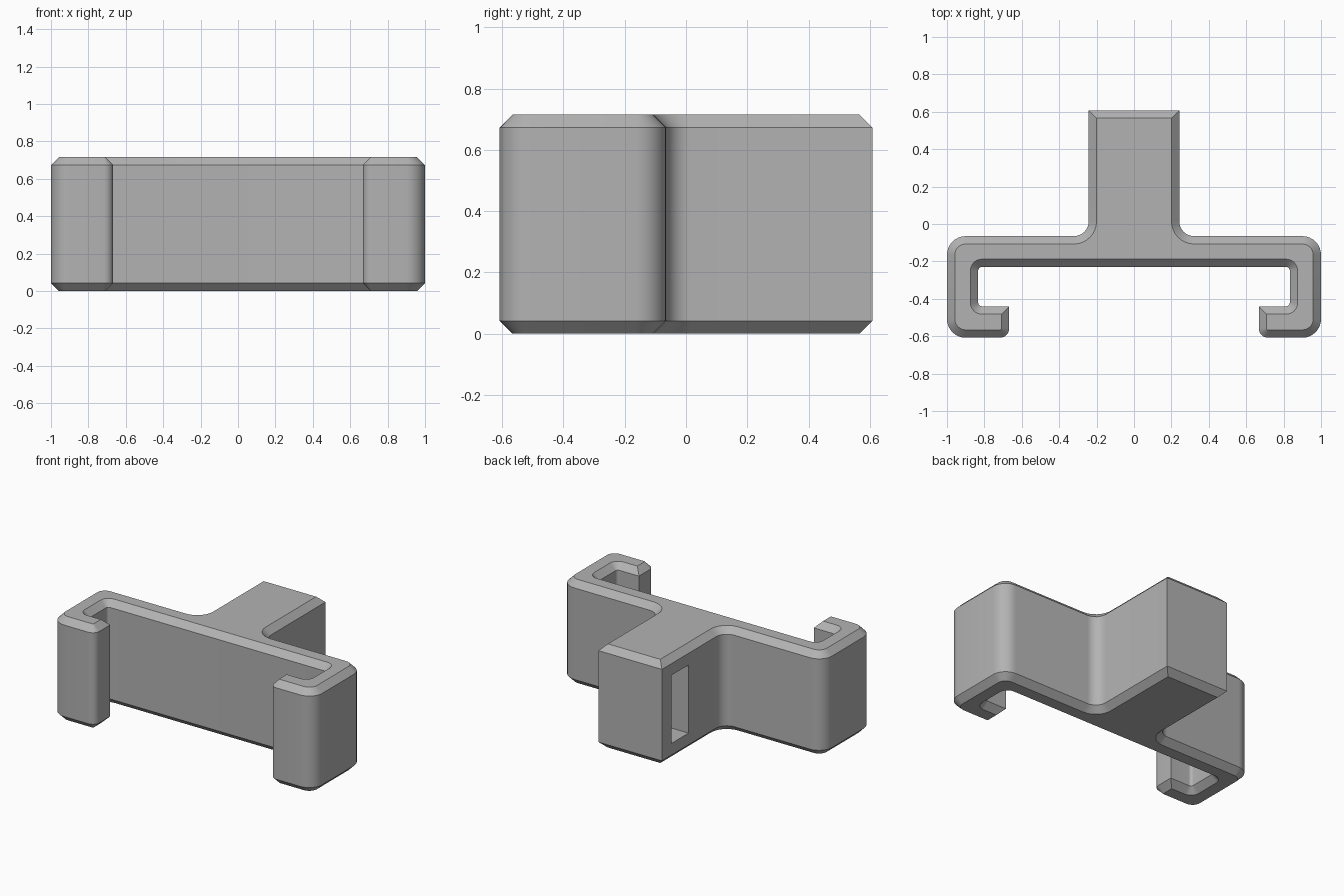
import bpy, bmesh, math
from mathutils import Vector

cube = bpy.data.objects.get("Cube")
if cube:
    bpy.data.objects.remove(cube)

HEIGHT = 0.715
CHAMFER = 0.042
ARC_STEPS = 8

# Left half of the plan outline: (x, y, corner radius), from stem end to hook
half = [
    (0.242, 0.608, 0), (0.242, -0.065, 0.08), (1.0, -0.065, 0.1),
    (1.0, -0.608, 0.1), (0.667, -0.608, 0.05), (0.667, -0.44, 0),
    (0.833, -0.44, 0.02), (0.833, -0.23, 0.02),
]
# Full loop, clockwise seen from above
corners = half + [(-x, y, r) for x, y, r in reversed(half)]


def outline(inset):
    """Plan outline moved inwards by inset, with rounded corners."""
    points = []
    n = len(corners)
    for i, (x, y, r) in enumerate(corners):
        p = Vector((x, y))
        a = (p - Vector(corners[i - 1][:2])).normalized()
        b = (Vector(corners[(i + 1) % n][:2]) - p).normalized()
        convex = a.x * b.y - a.y * b.x < 0
        # All corners are square, so the mitre is the sum of both inward normals
        p = p + inset * (Vector((a.y, -a.x)) + Vector((b.y, -b.x)))
        if r == 0:
            points.append(p)
            continue
        radius = r - inset if convex else r + inset
        centre = p - a * radius + b * radius
        for k in range(ARC_STEPS + 1):
            t = k / ARC_STEPS * math.pi / 2
            points.append(centre - b * radius * math.cos(t) + a * radius * math.sin(t))
    return points


def finish(bm, name):
    bmesh.ops.recalc_face_normals(bm, faces=bm.faces)
    mesh = bpy.data.meshes.new(name)
    bm.to_mesh(mesh)
    bm.free()
    obj = bpy.data.objects.new(name, mesh)
    bpy.context.collection.objects.link(obj)
    return obj


# Bracket body: stacked outlines give the chamfered top and bottom rims
bm = bmesh.new()
levels = [(0, CHAMFER), (CHAMFER, 0), (HEIGHT - CHAMFER, 0), (HEIGHT, CHAMFER)]
rings = [[bm.verts.new((p.x, p.y, z)) for p in outline(d)] for z, d in levels]
for low, high in zip(rings, rings[1:]):
    for i in range(len(low)):
        bm.faces.new((low[i - 1], low[i], high[i], high[i - 1]))
bm.faces.new(rings[0])
bm.faces.new(rings[-1])
bracket = finish(bm, "clip_bracket")

# Pocket cut into one side of the stem
bm = bmesh.new()
bmesh.ops.create_cube(bm, size=1)
bmesh.ops.scale(bm, vec=(0.5, 0.185, 0.47), verts=bm.verts)
bmesh.ops.translate(bm, vec=(-0.09, 0.41, HEIGHT / 2), verts=bm.verts)
cutter = finish(bm, "pocket_cutter")
cutter.hide_render = True

pocket = bracket.modifiers.new("side_pocket", "BOOLEAN")
pocket.operation = "DIFFERENCE"
pocket.solver = "EXACT"
pocket.object = cutter

bpy.ops.object.select_all(action="DESELECT")
bracket.select_set(True)
bpy.context.view_layer.objects.active = bracket
bpy.ops.object.modifier_apply(modifier=pocket.name)
bpy.data.objects.remove(cutter)

# Plain grey plastic
grey = bpy.data.materials.new("grey_plastic")
grey.use_nodes = True
colour = (0.45, 0.45, 0.45, 1)
grey.diffuse_color = colour
grey.node_tree.nodes["Principled BSDF"].inputs["Base Color"].default_value = colour
bracket.data.materials.clear()
bracket.data.materials.append(grey)

bpy.ops.object.shade_smooth_by_angle(angle=math.radians(30))
